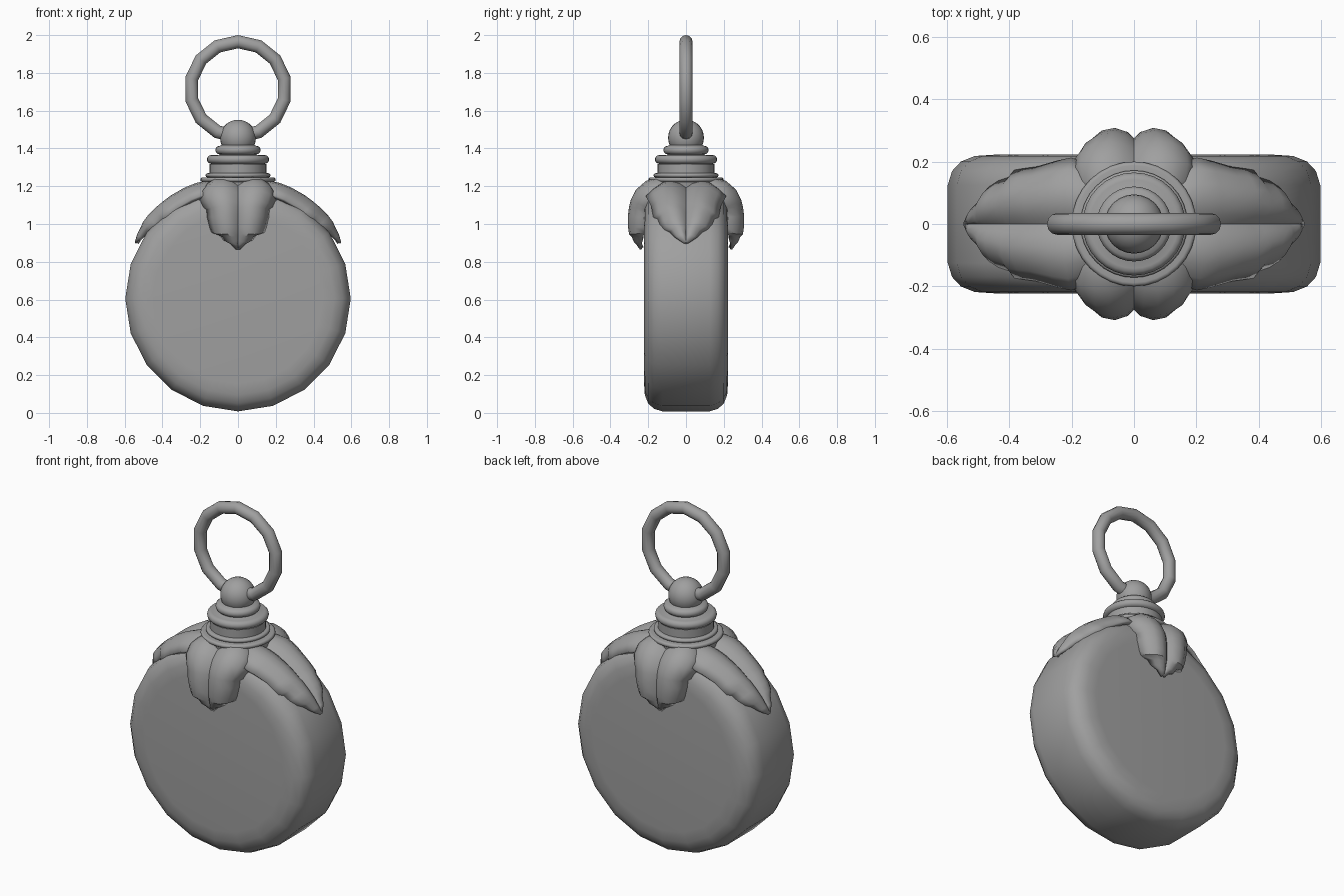
import bpy, bmesh, math
from mathutils import Matrix, Vector

cube = bpy.data.objects.get("Cube")
if cube:
    bpy.data.objects.remove(cube)

metal = bpy.data.materials.new("grey_metal")
metal.use_nodes = True
GREY = (0.35, 0.35, 0.35, 1)
metal.diffuse_color = GREY
metal.node_tree.nodes["Principled BSDF"].inputs["Base Color"].default_value = GREY


def finish(name, bm, angle=40):
    mesh = bpy.data.meshes.new(name)
    bm.to_mesh(mesh)
    bm.free()
    mesh.materials.append(metal)
    obj = bpy.data.objects.new(name, mesh)
    bpy.context.collection.objects.link(obj)
    bpy.ops.object.select_all(action='DESELECT')
    obj.select_set(True)
    bpy.context.view_layer.objects.active = obj
    bpy.ops.object.shade_smooth_by_angle(angle=math.radians(angle))
    return obj


def lathe(name, profile, sides, matrix=Matrix(), angle=40):
    """Turn (radius, height) points about z, closing both ends."""
    bm = bmesh.new()
    rings = []
    for r, h in profile:
        rings.append([bm.verts.new((r * math.cos(a), r * math.sin(a), h))
                      for a in (math.tau * i / sides for i in range(sides))])
    for lo, hi in zip(rings, rings[1:]):
        for i in range(sides):
            j = (i + 1) % sides
            bm.faces.new((lo[i], lo[j], hi[j], hi[i]))
    bm.faces.new(rings[0][::-1])
    bm.faces.new(rings[-1])
    bmesh.ops.recalc_face_normals(bm, faces=bm.faces)
    bm.transform(matrix)
    return finish(name, bm, angle)


def bead(radius, z, size):
    """Half-round moulding for a turned profile, listed upwards."""
    return [(radius - size + size * math.cos(a), z + size * math.sin(a))
            for a in (math.radians(d) for d in range(-90, 91, 30))]


# Flat round body, axis front to back
rim = [(0.45, 0.222), (0.51, 0.218), (0.555, 0.2), (0.583, 0.17), (0.597, 0.125)]
lathe("body", [(r, -h) for r, h in rim] + rim[::-1], 20,
      Matrix.Translation((0, 0, 0.605)) @ Matrix.Rotation(math.pi / 2, 4, 'X'), 50)

# Turned collar
collar = [(0.185, 1.14), (0.185, 1.215)] + bead(0.2, 1.235, 0.012)
collar += bead(0.172, 1.258, 0.011) + [(0.15, 1.27), (0.15, 1.318)]
collar += bead(0.165, 1.342, 0.023) + [(0.1, 1.366)]
collar += bead(0.12, 1.391, 0.023) + [(0.085, 1.42)]
lathe("collar", collar, 32)

# Ball that holds the ring
bm = bmesh.new()
bmesh.ops.create_uvsphere(bm, u_segments=24, v_segments=14, radius=0.095)
bm.transform(Matrix.Translation((0, 0, 1.457)))
finish("ball", bm)

# Hanging ring
bpy.ops.mesh.primitive_torus_add(major_segments=14, minor_segments=12,
                                 major_radius=0.251, minor_radius=0.035)
ring = bpy.context.object
ring.name = "hanging_ring"
ring.data.transform(Matrix.Translation((0, 0, 1.714)) @ Matrix.Rotation(math.pi / 2, 4, 'X')
                    @ Matrix.Rotation(math.pi / 14, 4, 'Z'))
ring.data.materials.append(metal)
bpy.ops.object.shade_smooth_by_angle(angle=math.radians(50))

# Cross-section of a leaf: (share of half width, lift from the midrib)
SECTION = [(0, 0), (0.18, 0.022), (0.4, 0.033), (0.62, 0.026), (0.82, 0), (1, -0.04)]


def leaf(name, stations, turn, drop):
    """Leaf from (distance out, height, half width) stations, pointing to +x."""
    bm = bmesh.new()
    rows = []
    half = SECTION[:0:-1]
    columns = [(-s, l) for s, l in half] + SECTION
    for i, (d, z, w) in enumerate(stations):
        a, b = stations[max(i - 1, 0)], stations[min(i + 1, len(stations) - 1)]
        tangent = Vector((b[0] - a[0], 0, b[1] - a[1])).normalized()
        normal = Vector((-tangent.z, 0, tangent.x))
        bulge = min(1, w / 0.15)
        rows.append([bm.verts.new(Vector((d, s * w, z)) + normal * bulge * (l if l > 0 else l * drop))
                     for s, l in columns])
    for r0, r1 in zip(rows, rows[1:]):
        for k in range(len(columns) - 1):
            bm.faces.new((r0[k], r1[k], r1[k + 1], r0[k + 1]))
    bm.transform(Matrix.Rotation(turn, 4, 'Z'))
    obj = finish(name, bm, 35)
    # Sharp crease along the midrib
    mid = len(columns) // 2
    sharp = obj.data.attributes.get("sharp_edge") or \
        obj.data.attributes.new("sharp_edge", 'BOOLEAN', 'EDGE')
    for e in obj.data.edges:
        if all(v % len(columns) == mid for v in e.vertices):
            sharp.data[e.index].value = True
    solid = obj.modifiers.new("thickness", 'SOLIDIFY')
    solid.thickness = 0.022
    solid.offset = 0


FACE_LEAF = [(0.07, 1.2, 0.18), (0.14, 1.205, 0.19), (0.19, 1.19, 0.2), (0.23, 1.155, 0.195),
             (0.252, 1.11, 0.18), (0.258, 1.085, 0.163), (0.264, 1.04, 0.158),
             (0.264, 0.985, 0.145), (0.262, 0.955, 0.135), (0.258, 0.94, 0.09),
             (0.252, 0.915, 0.07), (0.247, 0.9, 0.035), (0.235, 0.872, 0.004)]
SIDE_LEAF = [(0.07, 1.185, 0.14), (0.16, 1.185, 0.19), (0.21, 1.175, 0.205), (0.26, 1.155, 0.195),
             (0.33, 1.115, 0.175), (0.37, 1.085, 0.17), (0.4, 1.06, 0.165), (0.415, 1.048, 0.145),
             (0.45, 1.015, 0.132), (0.475, 0.988, 0.115), (0.49, 0.97, 0.08),
             (0.515, 0.935, 0.05), (0.535, 0.9, 0.004)]
leaf("left_leaf", SIDE_LEAF, 0, 0.9)
leaf("right_leaf", SIDE_LEAF, math.pi, 0.9)
leaf("front_leaf", FACE_LEAF, -math.pi / 2, 1.4)
leaf("back_leaf", FACE_LEAF, math.pi / 2, 1.4)
